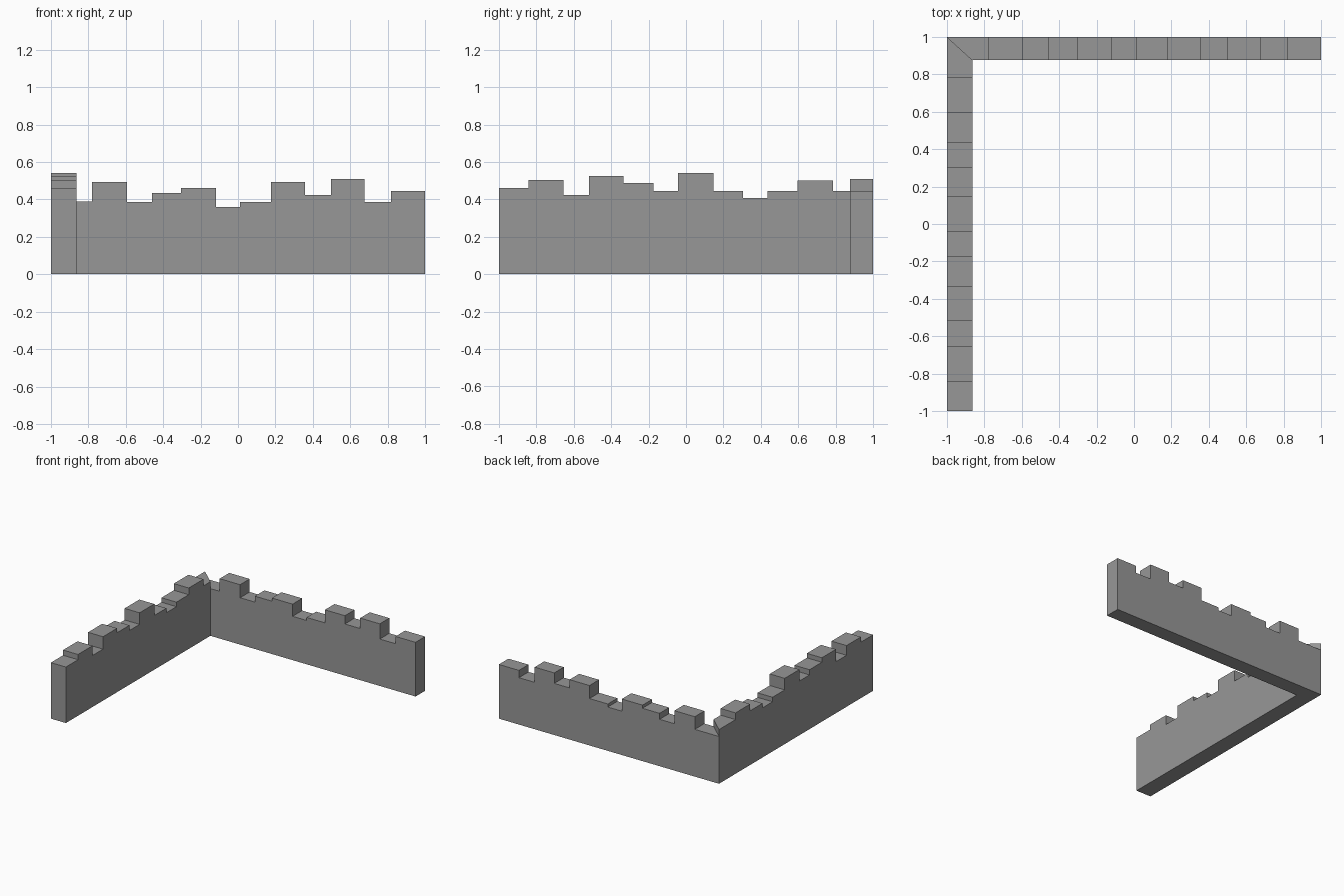
import bpy
import bmesh

if "Cube" in bpy.data.objects:
    bpy.data.objects.remove(bpy.data.objects["Cube"], do_unlink=True)

stone = bpy.data.materials.new("stone_grey")
stone.use_nodes = True
GREY = (0.31, 0.31, 0.31, 1)
stone.diffuse_color = GREY
stone.node_tree.nodes["Principled BSDF"].inputs["Base Color"].default_value = GREY

# Inner faces of the two walls meet at this corner
INNER_X, INNER_Y = -0.864, 0.876


def stepped_wall(name, corner, inner_corner, steps, place, outer, inner):
    """Extrude a broken-topped profile across the wall, mitred at the corner.
    steps holds (end position, height) pairs running away from the corner."""
    profile = [(corner, 0)]
    start = corner
    for end, height in steps:
        profile += [(start, height), (end, height)]
        start = end
    profile.append((start, 0))

    bm = bmesh.new()
    out = [bm.verts.new(place(s, outer, z)) for s, z in profile]
    inn = [bm.verts.new(place(inner_corner if s == corner else s, inner, z))
           for s, z in profile]
    bm.faces.new(out)
    bm.faces.new(inn)
    for i in range(len(out)):
        j = (i + 1) % len(out)
        bm.faces.new((out[i], out[j], inn[j], inn[i]))
    bmesh.ops.recalc_face_normals(bm, faces=bm.faces)

    mesh = bpy.data.meshes.new(name)
    bm.to_mesh(mesh)
    bm.free()
    mesh.materials.append(stone)
    wall = bpy.data.objects.new(name, mesh)
    bpy.context.collection.objects.link(wall)
    return wall


# Back wall, from the corner towards +x
stepped_wall(
    "back_wall", -1, INNER_X,
    [(-0.78, 0.388), (-0.594, 0.492), (-0.46, 0.385), (-0.305, 0.434),
     (-0.117, 0.46), (0.01, 0.36), (0.177, 0.385), (0.358, 0.492),
     (0.497, 0.424), (0.675, 0.51), (0.818, 0.385), (1, 0.445)],
    lambda s, d, z: (s, d, z), 1, INNER_Y)

# Side wall, from the corner towards the front
stepped_wall(
    "side_wall", 1, INNER_Y,
    [(0.785, 0.445), (0.595, 0.5), (0.435, 0.445), (0.305, 0.408),
     (0.147, 0.445), (-0.043, 0.54), (-0.175, 0.445), (-0.335, 0.488),
     (-0.518, 0.525), (-0.655, 0.423), (-0.842, 0.503), (-1, 0.46)],
    lambda s, d, z: (d, s, z), -1, INNER_X)
